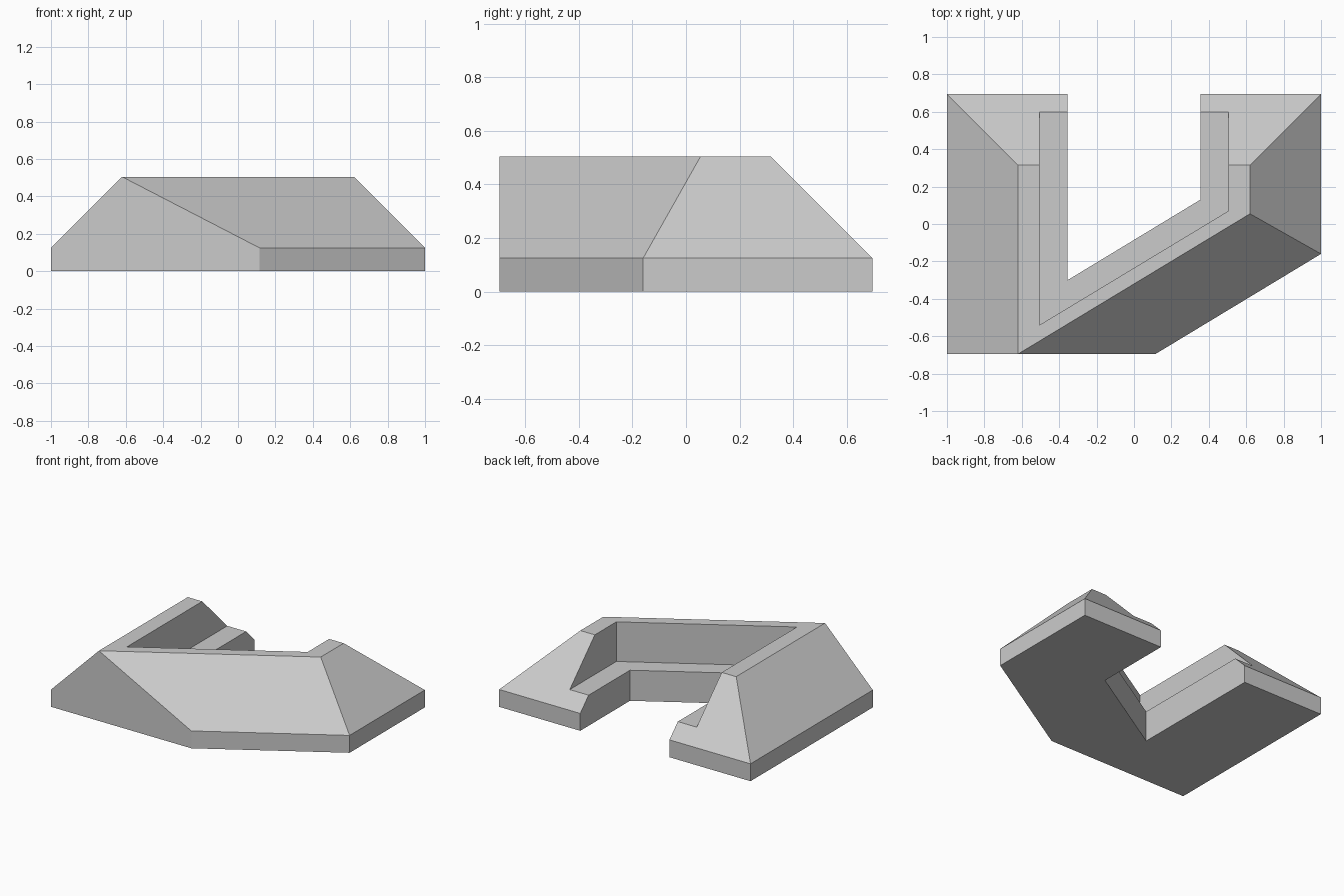
import bpy, bmesh
from mathutils import Vector

cube = bpy.data.objects.get("Cube")
if cube:
    bpy.data.objects.remove(cube, do_unlink=True)

BASE, STEP, TOP = 0.125, 0.22, 0.505

mat = bpy.data.materials.new("light grey")
mat.use_nodes = True
colour = (0.6, 0.6, 0.6, 1)
mat.diffuse_color = colour
mat.node_tree.nodes["Principled BSDF"].inputs["Base Color"].default_value = colour


def prism(name, outline, z0, z1, planes=()):
    """Extrude a plan outline, then slice it with (point, outward normal) planes."""
    bm = bmesh.new()
    face = bm.faces.new([bm.verts.new((x, y, z0)) for x, y in outline])
    out = bmesh.ops.extrude_face_region(bm, geom=[face])["geom"]
    up = [v for v in out if isinstance(v, bmesh.types.BMVert)]
    bmesh.ops.translate(bm, verts=up, vec=(0, 0, z1 - z0))
    for point, normal in planes:
        geom = bm.verts[:] + bm.edges[:] + bm.faces[:]
        cut = bmesh.ops.bisect_plane(bm, geom=geom, plane_co=point,
                                     plane_no=normal, clear_outer=True)["geom_cut"]
        edges = [e for e in cut if isinstance(e, bmesh.types.BMEdge)]
        bmesh.ops.holes_fill(bm, edges=edges, sides=0)
    bmesh.ops.recalc_face_normals(bm, faces=bm.faces[:])
    mesh = bpy.data.meshes.new(name)
    bm.to_mesh(mesh)
    bm.free()
    mesh.materials.append(mat)
    obj = bpy.data.objects.new(name, mesh)
    bpy.context.collection.objects.link(obj)
    return obj


# Earth bank: vertical skirt with sloped sides above it
corner_a, corner_b = Vector((0.115, -0.695, BASE)), Vector((1, -0.16, BASE))
ridge = Vector((-0.62, -0.695, TOP))
slant = (corner_b - corner_a).cross(ridge - corner_a)
slopes = [((-1, 0, BASE), (-1, 0, 1)),
          ((1, 0, BASE), (1, 0, 1)),
          ((0, 0.695, BASE), (0, 1, 1)),
          (corner_a, slant)]
footprint = [(-1, 0.695), (-1, -0.695), corner_a.xy, corner_b.xy, (1, 0.695)]
bank = prism("earth_bank", footprint, 0, TOP, slopes)

# Inner firing step and open passage, both running out through the back
cutters = [
    prism("step_cutter", [(-0.505, 1), (-0.505, -0.54), (0.505, 0.07), (0.505, 1)], STEP, 1),
    prism("passage_cutter", [(-0.355, 1), (-0.355, -0.3), (0.355, 0.13), (0.355, 1)], -0.5, 0.9),
]
bpy.context.view_layer.objects.active = bank
for cutter in cutters:
    cutter.hide_render = True
    mod = bank.modifiers.new(cutter.name, 'BOOLEAN')
    mod.operation = 'DIFFERENCE'
    mod.solver = 'EXACT'
    mod.object = cutter
    bpy.ops.object.modifier_apply(modifier=mod.name)
for cutter in cutters:
    bpy.data.objects.remove(cutter, do_unlink=True)
